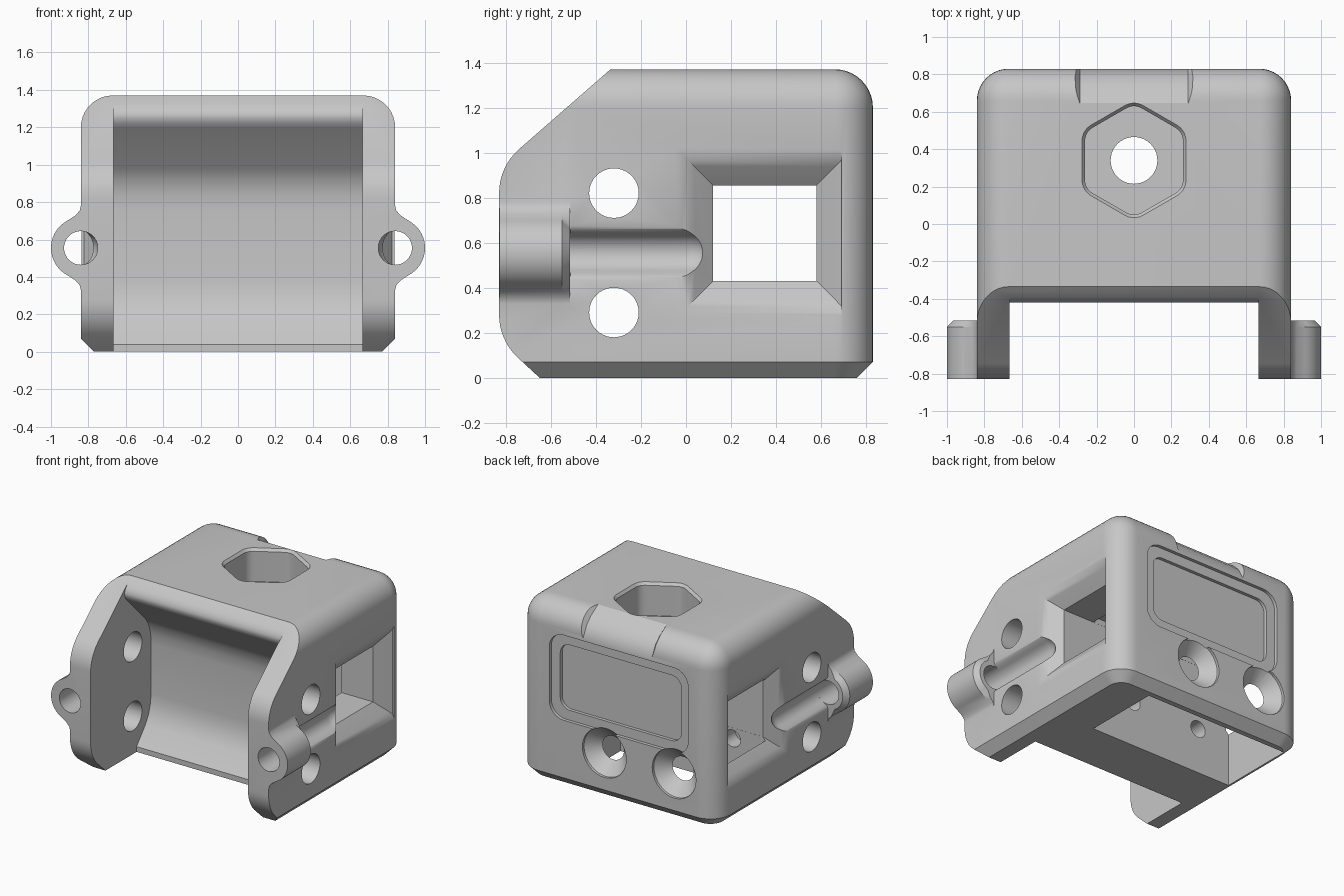
import bpy
import bmesh
from math import sin, cos, pi, radians
from mathutils import Matrix

if "Cube" in bpy.data.objects:
    bpy.data.objects.remove(bpy.data.objects["Cube"], do_unlink=True)

grey = bpy.data.materials.new("plain grey")
grey.use_nodes = True
grey.diffuse_color = (0.57, 0.57, 0.57, 1)
grey.node_tree.nodes["Principled BSDF"].inputs["Base Color"].default_value = grey.diffuse_color


def make(name, bm):
    bmesh.ops.recalc_face_normals(bm, faces=bm.faces)
    mesh = bpy.data.meshes.new(name)
    bm.to_mesh(mesh)
    bm.free()
    mesh.materials.append(grey)
    ob = bpy.data.objects.new(name, mesh)
    bpy.context.collection.objects.link(ob)
    return ob


def loft(name, axis, rings):
    """Skin (position, 2D outline) rings along an axis; outlines are xy, xz or yz."""
    bm = bmesh.new()
    loops = []
    for pos, pts in rings:
        loop = []
        for p in pts:
            co = list(p)
            co.insert("xyz".index(axis), pos)
            loop.append(bm.verts.new(co))
        loops.append(loop)
    n = len(loops[0])
    for a, b in zip(loops, loops[1:]):
        for i in range(n):
            j = (i + 1) % n
            bm.faces.new((a[i], a[j], b[j], b[i]))
    bm.faces.new(loops[0])
    bm.faces.new(loops[-1])
    return make(name, bm)


def circle(cx, cy, r, n=40):
    return [(cx + r * cos(2 * pi * i / n), cy + r * sin(2 * pi * i / n)) for i in range(n)]


def arc(cx, cy, r, start, end, n=8):
    return [(cx + r * cos(radians(start + (end - start) * i / n)),
             cy + r * sin(radians(start + (end - start) * i / n))) for i in range(n + 1)]


def rect(a0, a1, b0, b1):
    return [(a0, b0), (a1, b0), (a1, b1), (a0, b1)]


def round_rect(a0, a1, b0, b1, r):
    return (arc(a1 - r, b1 - r, r, 0, 90) + arc(a0 + r, b1 - r, r, 90, 180)
            + arc(a0 + r, b0 + r, r, 180, 270) + arc(a1 - r, b0 + r, r, 270, 360))


def round_hex(cx, cy, flat, r):
    """Hexagon with its points along y, given by half its width across flats."""
    reach = (flat - r) / cos(pi / 6)
    pts = []
    for a in range(30, 390, 60):
        pts += arc(cx + reach * cos(radians(a)), cy + reach * sin(radians(a)), r, a - 30, a + 30, 5)
    return pts


def combine(target, tool, operation="DIFFERENCE"):
    mod = target.modifiers.new(tool.name, "BOOLEAN")
    mod.operation = operation
    mod.solver = "EXACT"
    mod.object = tool
    bpy.context.view_layer.objects.active = target
    bpy.ops.object.modifier_apply(modifier=mod.name)
    bpy.data.objects.remove(tool, do_unlink=True)


# Housing block with rounded back and top edges and a chamfered base
W, D, H, R = 0.84, 0.83, 1.37, 0.17
bm = bmesh.new()
bmesh.ops.create_cube(bm, size=1, matrix=Matrix.Translation((0, 0, H / 2)) @ Matrix.Diagonal((2 * W, 2 * D, H, 1)))


def rounded(e):
    c = (e.verts[0].co + e.verts[1].co) / 2
    on_top, at_back, at_side = c.z > H - 0.01, c.y > D - 0.01, abs(c.x) > W - 0.01
    return on_top + at_back + at_side > 1 and c.z > 0.01


bmesh.ops.bevel(bm, geom=[e for e in bm.edges if rounded(e)], offset=R, segments=10,
                profile=0.5, affect="EDGES")
base = [e for e in bm.edges if all(v.co.z < 0.001 for v in e.verts)
        and not all(v.co.y < -D + 0.001 for v in e.verts)]
bmesh.ops.bevel(bm, geom=base, offset=0.07, segments=1, affect="EDGES")
housing = make("camera_housing", bm)

# Side outline: sloped front top and tapered front foot
side = ([(1.2, -0.2), (1.2, 1.6), (-0.12, 1.57), (-0.335, H)]
        + arc(-0.57, 0.82, 0.26, 132, 180) + arc(-0.57, 0.28, 0.26, 180, 225)
        + [(-0.65, 0), (-0.45, -0.2)])
combine(housing, loft("side_outline", "x", [(-1.2, side), (1.2, side)]), "INTERSECT")

# Strap lugs: fillets run into the side walls, the round boss has a chamfered end
MID = 0.555
upper = [(0.72, 0.79), (0.838, 0.79), (0.846, 0.755), (0.87, 0.728)]
lower = [(x, 2 * MID - z) for x, z in reversed(upper)]
for s in (1, -1):
    lug, tip = ([(s * x, z) for x, z in upper + arc(0.835, MID, r, 62, -62, 18) + lower]
                for r in (0.165, 0.13))
    combine(housing, loft("lug", "y", [(-0.829, lug), (-0.55, lug), (-0.515, tip)]), "UNION")

# Front bay with sloping floor and ceiling and a rounded top lip
bay = [(-1, -0.2), (-0.275, -0.2), (-0.275, 0.04), (-0.17, 0.165), (-0.13, 0.23), (-0.107, 0.31),
       (-0.1, 0.38), (-0.1, 0.76), (-0.105, 0.84), (-0.13, 0.92), (-0.17, 0.98),
       (-0.385, 1.195), (-0.408, 1.222), (-0.42, 1.25), (-0.42, 1.27), (-0.41, 1.295),
       (-0.385, 1.33), (-0.385, 1.6), (-1, 1.6)]
combine(housing, loft("front_bay", "x", [(-0.665, bay), (0.665, bay)]))

# Rear pocket, open underneath
pocket = rect(-0.755, 0.47, 0.121, 0.72)
combine(housing, loft("rear_pocket", "z", [(-0.2, pocket), (0.9, pocket)]))

# Side window through the body, flared on each side
rings = []
for x, grow in ((0.735, 0), (0.805, 0.085), (0.824, 0.112), (0.835, 0.14), (0.841, 0.17), (1.0, 0.17)):
    rings.append((x, rect(0.12 - grow, 0.58 + min(grow, 0.11), 0.43 - grow, 0.855 + grow)))
window = [(-x, r) for x, r in reversed(rings)] + rings
combine(housing, loft("side_window", "x", window))

# Side screw holes
for z in (0.29, 0.82):
    hole = circle(-0.32, z, 0.11)
    combine(housing, loft("side_hole", "x", [(-1.2, hole), (1.2, hole)]))

# Strap channels: lug bore, then a soft-edged groove with a ball end
half = [(0.1, 0.125), (-0.003, 0.125), (0.008, 0.1), (0.025, 0.088)]
half = [(0.1, 0.125), (0.002, 0.125), (-0.007, 0.105), (-0.025, 0.09)]
groove = half + arc(0, 0, 0.09, 120, 240, 12) + [(d, -h) for d, h in reversed(half)]
for s in (1, -1):
    bore = circle(s * W, MID, 0.09)
    combine(housing, loft("lug_bore", "y", [(-1.0, bore), (-0.5, bore)]))
    channel = []
    for t in [-1] + [pi / 2 * i / 9 for i in range(9)]:
        size = cos(max(t, 0))
        pos = -0.513 if t < 0 else 0.11 * sin(t)
        channel.append((pos, [(s * (W + d * size), MID + h * size) for d, h in groove]))
    combine(housing, loft("strap_channel", "y", channel))

# Hexagonal nut seat and bolt hole in the top
inner, rim = round_hex(0, 0.34, 0.262, 0.08), round_hex(0, 0.34, 0.28, 0.1)
combine(housing, loft("nut_seat", "z", [(1.12, inner), (1.35, inner), (1.372, rim), (1.6, rim)]))
bolt = circle(0, 0.34, 0.125)
combine(housing, loft("bolt_hole", "z", [(0.8, bolt), (1.3, bolt)]))

# Shallow relief across the top back edge, fading out at its ends
relief = [(0.64, H + 0.005), (0.735, 1.315), (0.785, 1.265), (0.835, 1.17), (1.1, 1.17), (1.1, 1.6), (0.64, 1.6)]
faded = [(y + 0.05, z + 0.05) for y, z in relief]
combine(housing, loft("edge_relief", "x", [(-0.34, faded), (-0.29, relief), (0.29, relief), (0.34, faded)]))

# Stepped recessed panel on the back
for inset, depth in ((0, 0.025), (0.075, 0.05)):
    panel = round_rect(-0.6 + inset, 0.575 - inset, 0.51 + inset, 1.16 - inset, 0.12 - inset / 2)
    combine(housing, loft("back_panel", "y", [(D - depth, panel), (1.0, panel)]))

# Countersunk screw holes in the back, with pilot holes in the inner wall
for x in (0.11, -0.48):
    screw = [(0.0, circle(x, 0.35, 0.065)), (0.5, circle(x, 0.35, 0.065)),
             (0.51, circle(x, 0.35, 0.09)), (0.72, circle(x, 0.35, 0.09)),
             (0.81, circle(x, 0.35, 0.185)), (1.0, circle(x, 0.35, 0.185))]
    combine(housing, loft("back_screw", "y", screw))

# Smooth the rounded parts, keep hard edges crisp
bpy.ops.object.select_all(action="DESELECT")
housing.select_set(True)
bpy.context.view_layer.objects.active = housing
bpy.ops.object.shade_smooth_by_angle(angle=radians(30))
